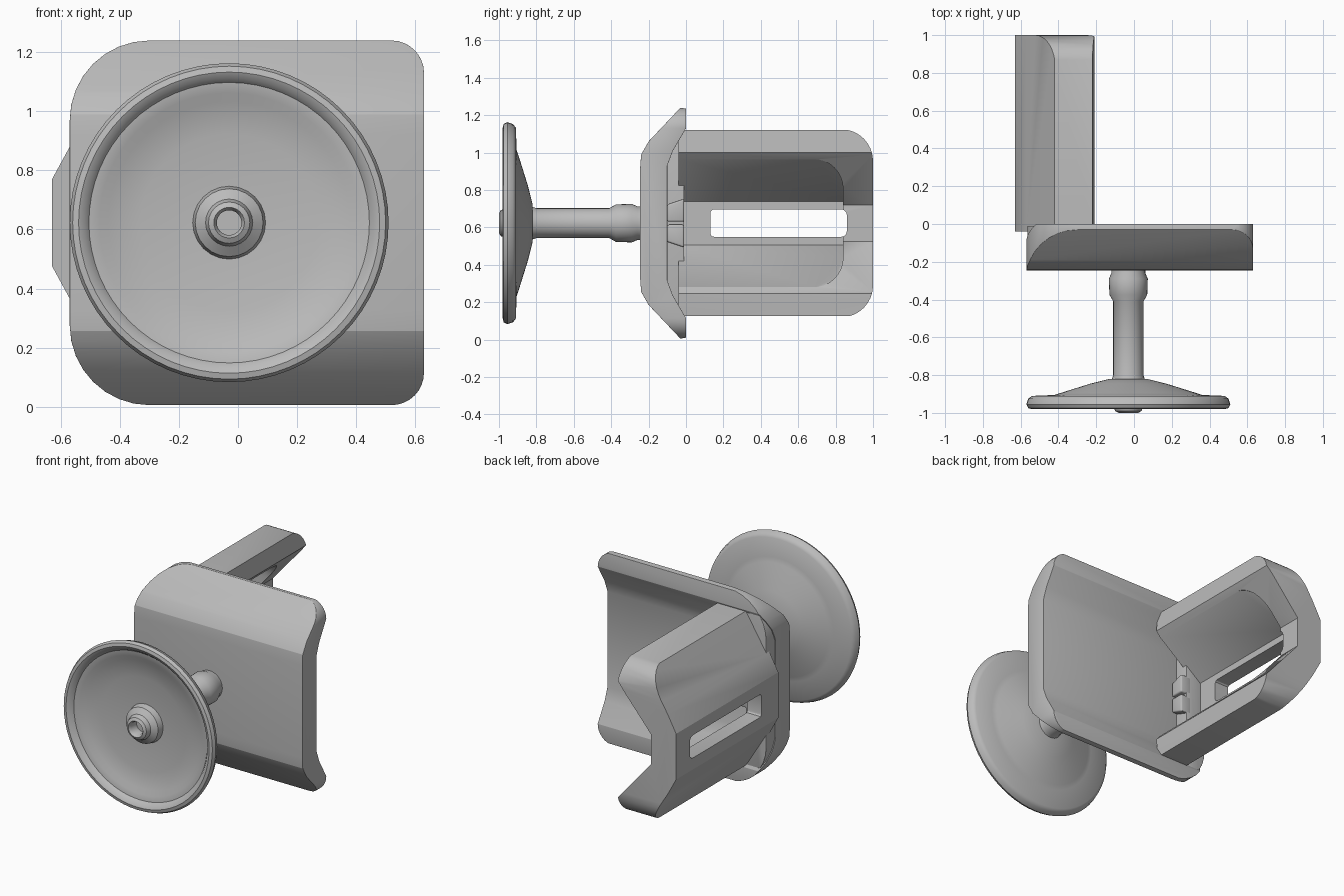
import bpy, bmesh, math
from mathutils import Vector

if "Cube" in bpy.data.objects:
    bpy.data.objects.remove(bpy.data.objects["Cube"])

grey = bpy.data.materials.new("plain grey")
grey.diffuse_color = (0.5, 0.5, 0.5, 1)
grey.use_nodes = True
grey.node_tree.nodes["Principled BSDF"].inputs["Base Color"].default_value = grey.diffuse_color
CX, CZ = -0.03, 0.623          # axis of the pedestal / middle height


def make(name, bm):
    bmesh.ops.recalc_face_normals(bm, faces=bm.faces)
    me = bpy.data.meshes.new(name)
    bm.to_mesh(me)
    bm.free()
    me.materials.append(grey)
    ob = bpy.data.objects.new(name, me)
    bpy.context.collection.objects.link(ob)
    return ob


def prism(name, pts, axis, lo, hi):
    """Extrude a closed 2D outline along x or y; pts are (other axis, z)."""
    bm = bmesh.new()
    place = (lambda a, z: (lo, a, z)) if axis == 'x' else (lambda a, z: (a, lo, z))
    face = bm.faces.new([bm.verts.new(place(*p)) for p in pts])
    ext = bmesh.ops.extrude_face_region(bm, geom=[face])
    move = Vector((hi - lo, 0, 0) if axis == 'x' else (0, hi - lo, 0))
    bmesh.ops.translate(bm, vec=move, verts=[v for v in ext['geom'] if isinstance(v, bmesh.types.BMVert)])
    return make(name, bm)


def rounded(x0, x1, z0, z1, r_left, r_right, steps=8):
    """Rectangle outline with separate corner radii on the two ends."""
    out = []
    for x, z, r, sx, sz, a0 in ((x1, z1, r_right, -1, -1, 0), (x0, z1, r_left, 1, -1, 90),
                                (x0, z0, r_left, 1, 1, 180), (x1, z0, r_right, -1, 1, 270)):
        for i in range(steps + 1):
            a = math.radians(a0 + 90 * i / steps)
            out.append((x + sx * r + r * math.cos(a), z + sz * r + r * math.sin(a)))
    return out


def mirrored(half):
    """Complete an upper half profile by reflecting it in z."""
    return half + [(a, 2 * CZ - z) for a, z in reversed(half)]


def apply_mods(ob):
    dg = bpy.context.evaluated_depsgraph_get()
    ob.data = bpy.data.meshes.new_from_object(ob.evaluated_get(dg))
    ob.modifiers.clear()


def cut(ob, tool, op):
    m = ob.modifiers.new("cut", 'BOOLEAN')
    m.operation, m.object, m.solver = op, tool, 'EXACT'
    apply_mods(ob)
    bpy.data.objects.remove(tool)


def soften(ob, width, angle=30):
    if width:
        m = ob.modifiers.new("soft edges", 'BEVEL')
        m.width, m.segments, m.limit_method = width, 3, 'ANGLE'
        m.angle_limit = math.radians(25)
        apply_mods(ob)
    bpy.ops.object.select_all(action='DESELECT')
    ob.select_set(True)
    bpy.context.view_layer.objects.active = ob
    bpy.ops.object.shade_smooth_by_angle(angle=math.radians(angle))


# Seat: a trough with sloping side wings and rounded corners
outer = [(-0.245, 0.92), (-0.24, 0.99), (-0.20, 1.06), (-0.03, 1.24)]
inner = [(0.0, 1.235), (0.0, 1.13), (-0.07, 1.01), (-0.10, 0.93)]
upper = outer + inner
seat = prism("seat", upper + [(y, 2 * CZ - z) for y, z in reversed(upper)], 'x', -0.7, 0.7)
cut(seat, prism("plan", rounded(-0.57, 0.63, 0.005, 1.24, 0.27, 0.11), 'y', -0.4, 0.2), 'INTERSECT')
soften(seat, 0.014, 40)

# Rear wall of the seat, under the backrest
wall = mirrored([(-0.235, 0.92), (-0.19, 1.05), (-0.01, 1.12)])
rear = prism("seat_rear_wall", wall, 'x', -0.565, -0.42)
cut(rear, prism("plan", rounded(-0.565, 0.6, 0.01, 1.235, 0.27, 0.1), 'y', -0.4, 0.2), 'INTERSECT')
soften(rear, 0.01, 40)

# Backrest: folded panel with wings, rounded at its free end
shell = [(-0.63, 0.77), (-0.57, 0.88), (-0.42, 1.12), (-0.22, 1.12), (-0.21, 1.0), (-0.45, 0.72)]
back = prism("backrest", shell + [(x, 2 * CZ - z) for x, z in reversed(shell)], 'y', -0.04, 1.0)
cut(back, prism("plan", rounded(-0.8, 1.0, 0.12, 1.125, 0.05, 0.17), 'x', -0.8, 0), 'INTERSECT')
# Hollow inside the wings
hollow = prism("hollow", mirrored([(-0.1, 0.97), (-0.24, 0.965), (-0.53, 0.74)]), 'y', -0.2, 0.9)
cut(hollow, prism("plan", rounded(-0.3, 0.84, 0.28, 0.966, 0.05, 0.16), 'x', -0.8, 0), 'INTERSECT')
cut(back, hollow, 'DIFFERENCE')
# Open slot along the fold
cut(back, prism("slot", rounded(0.13, 0.86, 0.55, 0.697, 0.02, 0.03, 3), 'x', -0.8, 0), 'DIFFERENCE')
soften(back, 0.014, 40)

# Small split tab at the foot of the backrest
for i, s in enumerate((1, -1)):
    tab = prism("back_tab_%d" % (i + 1), [(-0.10, CZ + s * 0.008), (-0.01, CZ + s * 0.008),
                (-0.01, CZ + s * 0.13), (-0.10, CZ + s * 0.10)], 'x', -0.46, -0.38)
    soften(tab, 0.01)


def lathe(name, profile, seg=64):
    """Spin (radius, y) points about the pedestal axis."""
    bm = bmesh.new()
    vs = [bm.verts.new((CX + r, y, CZ)) for r, y in profile]
    es = [bm.edges.new(p) for p in zip(vs, vs[1:])]
    bmesh.ops.spin(bm, geom=vs + es, cent=(CX, 0, CZ), axis=(0, 1, 0), angle=math.tau, steps=seg)
    bmesh.ops.remove_doubles(bm, verts=bm.verts, dist=0.0005)
    ob = make(name, bm)
    soften(ob, 0, 35)
    return ob


# Round foot: dished underneath, shallow cone above
lathe("foot", [(0, -0.90), (0.11, -0.895), (0.30, -0.915), (0.41, -0.928), (0.44, -0.945), (0.475, -0.95),
               (0.49, -0.97), (0.51, -0.98), (0.53, -0.975), (0.54, -0.955), (0.53, -0.925), (0.51, -0.91),
               (0.39, -0.905), (0.36, -0.895), (0.20, -0.845), (0.10, -0.82), (0, -0.82)])
# Hub below the foot with a socket
lathe("hub", [(0, -0.93), (0.042, -0.93), (0.042, -0.985), (0.052, -1.0), (0.07, -0.99), (0.08, -0.96),
              (0.115, -0.935), (0.125, -0.89)], 24)
# Stem and collar
lathe("stem", [(0, -0.84), (0.09, -0.83), (0.08, -0.80), (0.08, -0.41), (0.10, -0.375), (0.103, -0.29),
               (0.09, -0.26), (0.09, -0.22), (0, -0.22)], 32)
